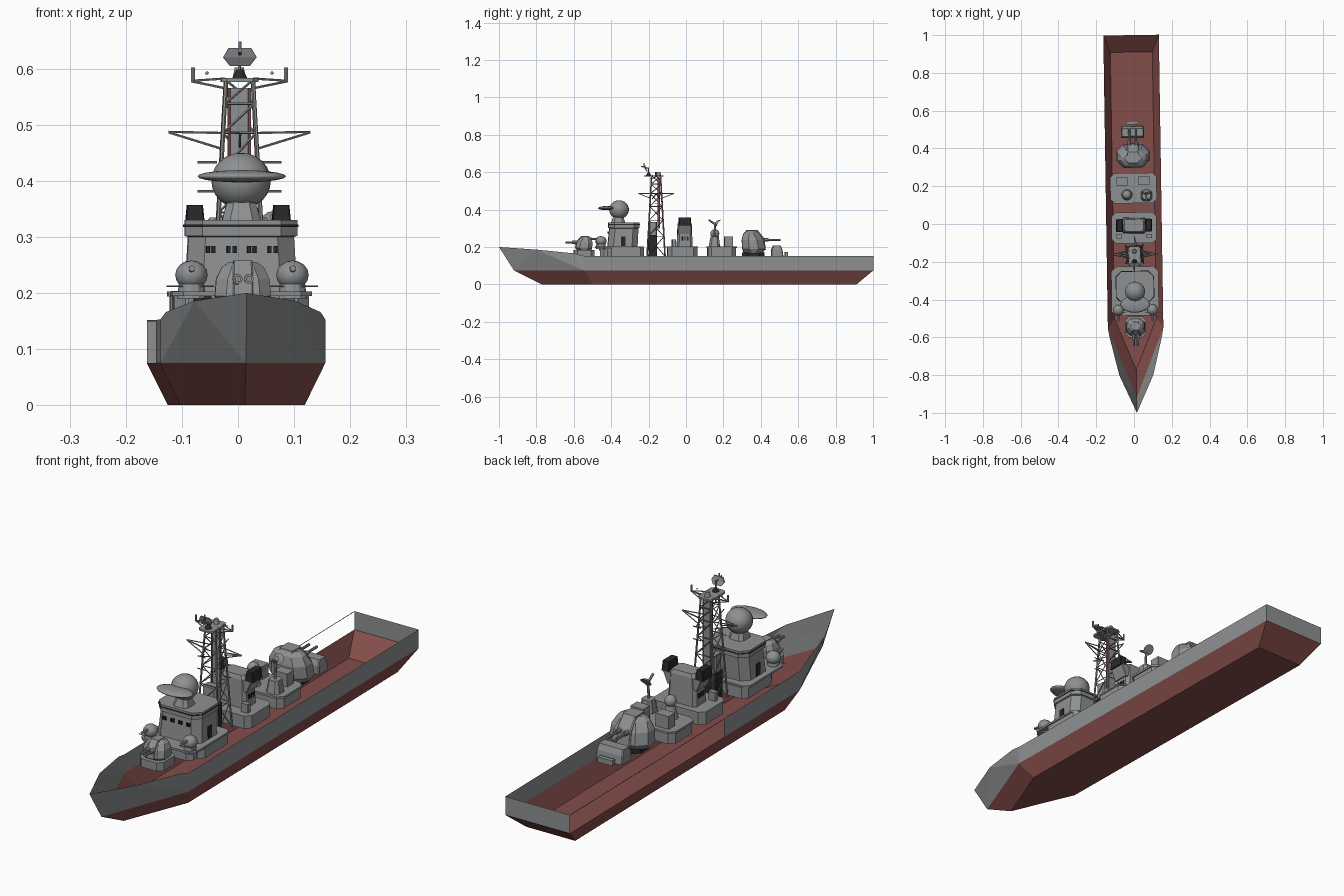
import bpy, bmesh, math
from mathutils import Matrix, Vector

if "Cube" in bpy.data.objects:
    bpy.data.objects.remove(bpy.data.objects["Cube"])


def material(name, col):
    m = bpy.data.materials.new(name)
    m.diffuse_color = (*col, 1)
    m.use_nodes = True
    m.node_tree.nodes["Principled BSDF"].inputs["Base Color"].default_value = m.diffuse_color
    return m


GREY = material("naval grey", (0.27, 0.28, 0.285))
RED = material("hull red", (0.23, 0.075, 0.068))
BLACK = material("soot black", (0.022, 0.022, 0.025))


def finish(name, bm, mat, recalc=True):
    if recalc:
        bmesh.ops.recalc_face_normals(bm, faces=bm.faces)
    me = bpy.data.meshes.new(name)
    bm.to_mesh(me)
    bm.free()
    ob = bpy.data.objects.new(name, me)
    me.materials.append(mat)
    bpy.context.collection.objects.link(ob)
    return ob


def loft(name, secs, mat=GREY, x=0.0):
    """Stack of chamfered rectangles: (z, half width, y front, y back, chamfer)."""
    bm, rings = bmesh.new(), []
    for z, h, a, b, c in secs:
        c = max(c, 0.0005)
        pts = [(-h + c, a), (h - c, a), (h, a + c), (h, b - c),
               (h - c, b), (-h + c, b), (-h, b - c), (-h, a + c)]
        rings.append([bm.verts.new((x + p, q, z)) for p, q in pts])
    for r, s in zip(rings, rings[1:]):
        for i in range(8):
            j = (i + 1) % 8
            bm.faces.new((r[i], r[j], s[j], s[i]))
    bm.faces.new(rings[0][::-1])
    bm.faces.new(rings[-1])
    return finish(name, bm, mat)


def box(name, h, y0, y1, z0, z1, mat=GREY, x=0.0, c=0.0):
    return loft(name, [(z0, h, y0, y1, c), (z1, h, y0, y1, c)], mat, x)


def tubes(name, segs, r, mat=GREY, n=6):
    bm = bmesh.new()
    for p, q in segs:
        p, q = Vector(p), Vector(q)
        d = q - p
        m = Matrix.Translation((p + q) / 2) @ d.to_track_quat('Z', 'Y').to_matrix().to_4x4()
        bmesh.ops.create_cone(bm, cap_ends=True, segments=n, radius1=r, radius2=r,
                              depth=d.length, matrix=m)
    return finish(name, bm, mat)


def ball(name, loc, size, mat=GREY, n=16):
    bm = bmesh.new()
    bmesh.ops.create_uvsphere(bm, u_segments=n, v_segments=n // 2 + 2, radius=1,
                              matrix=Matrix.Translation(loc) @ Matrix.Diagonal((*size, 1)))
    ob = finish(name, bm, mat)
    for p in ob.data.polygons:
        p.use_smooth = True
    return ob


def disc(name, loc, r1, r2, depth, tilt, mat=GREY, n=12):
    bm = bmesh.new()
    bmesh.ops.create_cone(bm, cap_ends=True, segments=n, radius1=r1, radius2=r2, depth=depth,
                          matrix=Matrix.Translation(loc) @ Matrix.Rotation(tilt, 4, 'X'))
    return finish(name, bm, mat)


# Open hull shell: keel (B), waterline (W) and rail (T) points, port and starboard
B = [(.111, .91, 0), (.111, -.5, 0), (0, -.77, 0)]
W = [(.147, 1, .075), (.147, -.55, .075), (0, -.92, .075)]
T = [(.147, 1, .152), (.147, -.55, .153), (.138, -.6, .166), (.09, -.8, .186), (0, -1, .2)]


def shell(name, polys, mat):
    bm = bmesh.new()
    for p in polys:
        bm.faces.new([bm.verts.new(v) for v in p])
    bmesh.ops.remove_doubles(bm, verts=bm.verts, dist=1e-5)
    return finish(name, bm, mat)


def flip(p):
    return [(-x, y, z) for x, y, z in p]


lower = [[B[0], B[1], W[1], W[0]], [B[1], B[2], W[2], W[1]]]
upper = [[W[1], T[1], T[2]], [W[1], T[2], T[3]], [W[1], T[3], W[2]], [W[2], T[3], T[4]]]
keel = [[B[0], B[1], B[2]] + flip([B[1], B[0]])]
shell("lower_hull", lower + [flip(p) for p in lower] + keel +
      [[B[0], W[0]] + flip([W[0], B[0]])], RED)
full = [W[0], W[1], T[1], T[0]]
part = [(-.147, -.04, .075), (-.147, -.55, .075), (-.147, -.55, .153), (-.147, -.04, .152)]
rail = [(-.147, 1, .149), (-.147, -.04, .149), (-.147, -.04, .152), (-.147, 1, .152)]
shell("upper_hull", upper + [flip(p) for p in upper] + [full, part, rail,
      [W[0], T[0]] + flip([T[0], W[0]])], GREY)


# Twin gun turrets: s is the facing direction along y
def turret(tag, y, s, hx, ly, z0, z1, reach):
    def sec(t, fh, f, b, c):
        a, d = sorted((y + s * f * ly, y - s * b * ly))
        return (z0 + t * (z1 - z0), fh * hx, a, d, c * hx)
    loft(tag + "_house", [sec(0, .85, .8, .8, .45), sec(.2, 1, 1, .95, .4), sec(.6, .95, .85, 1, .4),
                          sec(.88, .75, .5, .85, .35), sec(1, .5, .25, .6, .25)])
    loft(tag + "_ridge", [sec(.15, .36, 1.08, .8, .05), sec(.65, .36, .95, .8, .05),
                          sec(1.04, .34, .35, .6, .05)])
    zb = z0 + .6 * (z1 - z0)
    segs = [((k * hx * .2, y, zb), (k * hx * .2, y + s * reach, zb)) for k in (-1, 1)]
    tubes(tag + "_barrels", segs, .0055, n=8)
    tubes(tag + "_sleeves", [(p, (q[0], y + s * (ly + .02), q[2])) for p, q in segs], .009, n=8)


box("front_gun_base", .055, -.6, -.49, .15, .185, c=.02)
turret("front_gun", -.545, -1, .05, .045, .18, .255, .1)
box("aft_gun_base", .06, .3, .42, .15, .17, BLACK, c=.03)
turret("aft_gun", .36, 1, .088, .062, .165, .287, .145)
disc("gun_sight", (-.012, -.592, .22), .006, .006, .004, math.pi / 2, RED)

# Small dome guns beside the bridge
for k in (-1, 1):
    x = k * .09
    disc("side_gun_mount", (x, -.455, .205), .026, .022, .03, 0)
    ball("side_gun_dome", (x, -.455, .232), (.029, .029, .026), n=12)
    tubes("side_gun_barrel", [((x, -.47, .242), (x, -.515, .244))], .006)
    tubes("side_gun_rail", [((k * .05, -.47, .212), (k * .135, -.47, .212))], .0015)

# Bridge: lower deckhouse, tower, windows, radar dome
box("bridge_deckhouse", .12, -.42, -.225, .15, .197, c=.02)
box("bridge_wing_deck", .125, -.485, -.23, .195, .203, c=.02)
box("bridge_front_house", .095, -.46, -.4, .15, .197, c=.02)
box("front_vent", .016, -.464, -.459, .18, .196, BLACK, x=-.07)
loft("bridge_tower", [(.2, .1, -.42, -.26, .03), (.3, .094, -.41, -.255, .03),
                      (.302, .1, -.415, -.25, .03), (.33, .1, -.415, -.25, .03)])
box("bridge_roof_edge", .102, -.417, -.248, .318, .322, BLACK, c=.03)
for x in (-.055, -.018, .018, .055):
    for d in (-.005, .005):
        box("bridge_window", .0035, -.419, -.411, .271, .284, BLACK, x=x + d)
for k in (-1, 1):
    box("side_door", .002, -.35, -.325, .205, .255, BLACK, x=k * .1)
loft("radar_pedestal", [(.33, .034, -.4, -.325, .014), (.36, .026, -.39, -.335, .012),
                        (.395, .03, -.4, -.325, .012)])
disc("radar_collar", (0, -.358, .39), .045, .053, .022, 0, n=20)
ball("radar_dome", (0, -.358, .4), (.053, .053, .05), n=20)
ball("radar_reflector", (0, -.425, .408), (.079, .045, .011), n=16)

# Lattice mast
MY = -.16


def leg(i, t):
    sx, sy = [(1, 1), (-1, 1), (-1, -1), (1, -1)][i % 4]
    w = .048 + (.024 - .048) * t
    return (sx * w, MY + sy * w, .15 + .43 * t)


levels = [0, .25, .45, .62, .78, .9, 1]
tubes("mast_legs", [(leg(i, 0), leg(i, 1)) for i in range(4)], .0038)
braces = []
for a, b in zip(levels, levels[1:]):
    for i in range(4):
        braces += [(leg(i, b), leg(i + 1, b)), (leg(i, a), leg(i + 1, b))]
tubes("mast_braces", braces, .0022, n=4)
box("mast_trunk", .016, MY + .01, MY + .02, .3, .565)
for k in (-1, 1):
    box("mast_trunk_edge", .0025, MY + .008, MY + .02, .3, .565, RED, x=k * .0185)
box("mast_house", .03, -.198, -.155, .265, .335, c=.005)
box("mast_base", .032, -.2, -.155, .15, .265, BLACK)
box("mast_top_deck", .033, -.225, -.12, .576, .583, c=.01)
yards = []
for k in (-1, 1):
    for d in (-.02, .02):
        yards += [((k * .028, MY + d, .485), (k * .126, MY, .487)),
                  ((k * .032, MY + d, .457), (k * .126, MY, .486)),
                  ((k * .026, MY + d, .582), (k * .085, MY, .578)),
                  ((k * .026, MY + d, .565), (k * .085, MY, .577))]
    yards += [((k * .02, MY + k * .02, .485), (0, MY + k * .095, .486)),
              ((0, MY + k * .03, .46), (0, MY + k * .095, .486)),
              ((k * .04, MY, .433), (k * .075, MY, .433)),
              ((k * .04, MY, .381), (k * .075, MY, .381))]
tubes("mast_yards", yards, .0022, n=5)
tubes("yard_posts", [((k * .083, MY, .575), (k * .083, MY, .602)) for k in (-1, 1)], .004)
for k in (-1, 1):
    ball("yard_lamp", (k * .058, MY, .592), (.003, .003, .003), n=8)
disc("top_radar_foot", (0, -.2, .59), .014, .006, .016, 0, BLACK)
tubes("top_radar_post", [((0, -.2, .59), (0, -.2, .625)), ((0, -.24, .632), (0, -.2, .62)),
                         ((0, -.225, .625), (0, -.225, .648))], .003)
loft("top_radar_panel", [(.605, .018, -.212, -.206, 0), (.62, .03, -.22, -.214, 0),
                         (.637, .02, -.224, -.218, 0)])
disc("mast_dome", (0, -.145, .592), .012, .008, .02, 0)

# Funnel with flared black outlets
box("funnel_deckhouse", .117, -.1, .06, .15, .2, c=.022)
box("funnel_deck_edge", .119, -.102, .062, .198, .204, c=.022)
loft("funnel_body", [(.2, .066, -.05, .035, .012), (.32, .06, -.045, .03, .012), (.335, .05, -.04, .025, .01)])
for k in (-1, 1):
    loft("funnel_shoulder", [(.27, .006, -.042, .028, .002), (.318, .026, -.042, .028, .002)], x=k * .062)
    loft("funnel_outlet", [(.316, .018, -.04, .026, .002), (.357, .014, -.038, .024, .002)], BLACK, x=k * .077)
    for y in (-.025, -.01, .005):
        box("funnel_vent", .002, y, y + .007, .235, .255, BLACK, x=k * .065)
    box("deck_locker", .015, -.075, -.055, .203, .24, x=k * .08)

# Aft deckhouse with sensors
box("aft_deckhouse", .118, .115, .265, .15, .196, c=.02)
box("aft_deck_edge", .123, .11, .27, .194, .203, c=.022)
for x in (-.06, .055):
    box("aft_locker", .03, .205, .25, .2, .257, x=x)
disc("ball_pedestal", (-.035, .155, .23), .03, .016, .06, 0)
ball("ball_sensor", (-.035, .155, .272), (.024, .024, .024), n=12)
loft("director_stand", [(.2, .03, .12, .18, .012), (.255, .022, .13, .175, .01)], x=.068)
tubes("director_arm", [((.068, .15, .25), (.068, .155, .33)), ((.068, .12, .345), (.068, .165, .315))], .005)
disc("director_dish", (.068, .165, .332), .024, .008, .012, math.radians(50))

# Stern boxes behind the aft gun
loft("stern_launcher", [(.15, .06, .455, .52, .004), (.185, .06, .455, .515, .004),
                        (.208, .056, .465, .505, .004)])
box("stern_hatch", .034, .528, .546, .15, .172)

# Whole ship sits slightly turned on the grid
for ob in bpy.data.objects:
    ob.data.transform(Matrix.Rotation(0.0155, 4, 'Z'))
